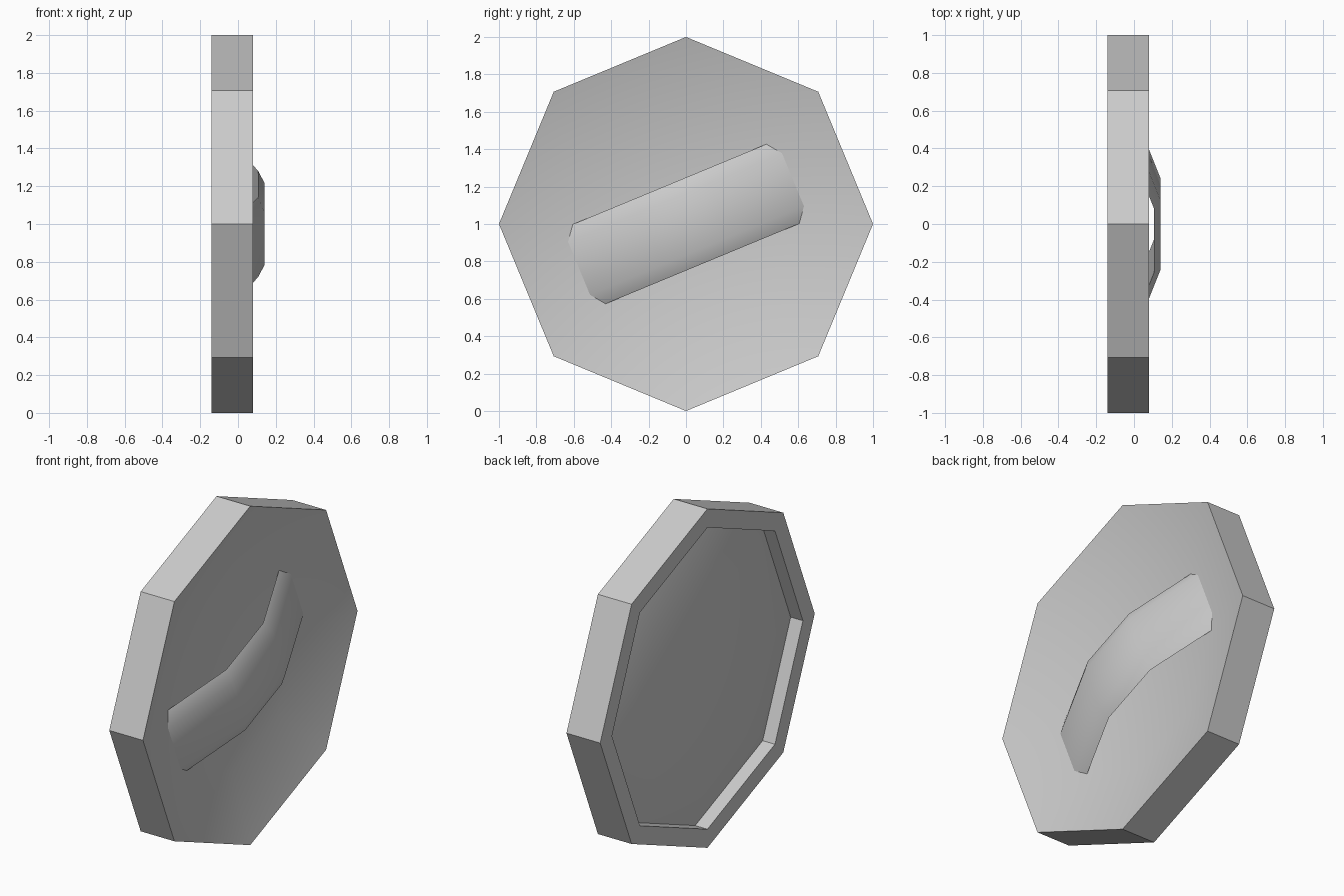
import bpy, bmesh, math
from mathutils import Vector

if "Cube" in bpy.data.objects:
    bpy.data.objects.remove(bpy.data.objects["Cube"])


def skin(name, rings):
    """Join equal-sized rings of points into a capped solid."""
    bm = bmesh.new()
    loops = [[bm.verts.new(p) for p in ring] for ring in rings]
    n = len(loops[0])
    for a, b in zip(loops, loops[1:]):
        for i in range(n):
            j = (i + 1) % n
            bm.faces.new((a[i], a[j], b[j], b[i]))
    bm.faces.new(loops[0])
    bm.faces.new(loops[-1])
    bmesh.ops.recalc_face_normals(bm, faces=bm.faces[:])
    mesh = bpy.data.meshes.new(name)
    bm.to_mesh(mesh)
    bm.free()
    obj = bpy.data.objects.new(name, mesh)
    bpy.context.collection.objects.link(obj)
    bpy.ops.object.select_all(action='DESELECT')
    obj.select_set(True)
    bpy.context.view_layer.objects.active = obj
    bpy.ops.object.shade_smooth_by_angle(angle=math.radians(30))
    return obj


# Octagonal lid: dished front, raised back rim (radius, x)
profile = [(0.6, -0.035), (1, 0.08), (1, -0.14),
           (0.89, -0.14), (0.89, -0.06), (0.65, -0.125)]
skin("dished_lid", [
    [Vector((x, r * math.sin(k * math.pi / 4), 1 + r * math.cos(k * math.pi / 4)))
     for k in range(8)] for r, x in profile])

# Arched grip across the dish: path (along, x) with chamfered cross-section
tilt = math.radians(22.5)
along = Vector((0, math.cos(tilt), math.sin(tilt)))
across = Vector((0, -math.sin(tilt), math.cos(tilt)))
section = [(-0.23, -0.035), (-0.153, 0), (0.153, 0), (0.23, -0.035)]
path = [(-0.66, -0.03), (-0.2, 0.14), (0.2, 0.14), (0.66, -0.03)]
rings = []
for u, x in path:
    s = math.copysign(1, u)
    rings.append([Vector((x + h, 0, 1)) + along * (u + s * h * 0.4) + across * v
                  for v, h in section])
skin("arched_grip", rings)
